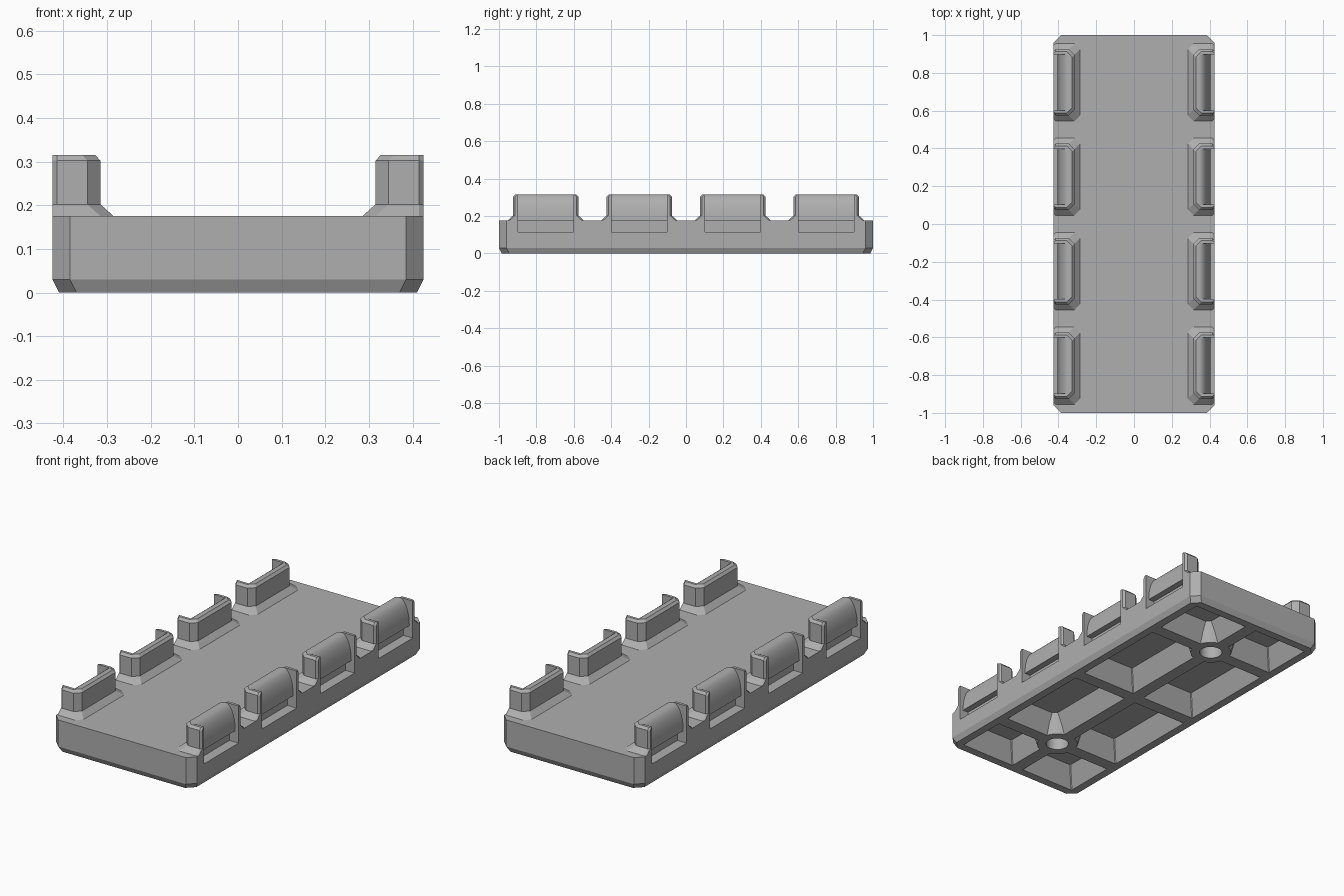
import bpy, bmesh, math

if "Cube" in bpy.data.objects:
    bpy.data.objects.remove(bpy.data.objects["Cube"])

grey = bpy.data.materials.new("plain_grey")
grey.diffuse_color = (0.43, 0.43, 0.43, 1)
grey.use_nodes = True
grey.node_tree.nodes["Principled BSDF"].inputs["Base Color"].default_value = grey.diffuse_color


def loft(bm, rings):
    """Closed solid skinned through rings with equal point counts."""
    vs = [[bm.verts.new(p) for p in r] for r in rings]
    n = len(vs[0])
    faces = [bm.faces.new(vs[0]), bm.faces.new(vs[-1])]
    for a, b in zip(vs, vs[1:]):
        for i in range(n):
            j = (i + 1) % n
            faces.append(bm.faces.new((a[i], a[j], b[j], b[i])))
    bmesh.ops.recalc_face_normals(bm, faces=faces)


def make(name, solids):
    bm = bmesh.new()
    for rings in solids:
        loft(bm, rings)
    me = bpy.data.meshes.new(name)
    bm.to_mesh(me)
    bm.free()
    ob = bpy.data.objects.new(name, me)
    bpy.context.collection.objects.link(ob)
    me.materials.append(grey)
    return ob


def activate(ob):
    bpy.ops.object.select_all(action='DESELECT')
    ob.select_set(True)
    bpy.context.view_layer.objects.active = ob


def boolean(ob, tool, op):
    m = ob.modifiers.new("cut", 'BOOLEAN')
    m.operation, m.solver, m.object = op, 'EXACT', tool
    activate(ob)
    bpy.ops.object.modifier_apply(modifier=m.name)


def oct_ring(x0, x1, y0, y1, c, z):
    return [(x0 + c, y0, z), (x1 - c, y0, z), (x1, y0 + c, z), (x1, y1 - c, z),
            (x1 - c, y1, z), (x0 + c, y1, z), (x0, y1 - c, z), (x0, y0 + c, z)]


def circle(y, r, z, n=24):
    return [(r * math.cos(2 * math.pi * i / n), y + r * math.sin(2 * math.pi * i / n), z)
            for i in range(n)]


# Base slab with chamfered corners and lower edge
X, TOP = 0.425, 0.175
base = make("base", [[oct_ring(-X + i, X - i, -1 + i, 1 - i, 0.04, z)
                      for i, z in ((0.015, 0), (0, 0.03), (0, TOP))]])

# Underside pockets with sloped walls
pockets = []
for sx in (-1, 1):
    for a, b in ((-0.94, -0.655), (-0.585, -0.035), (0.035, 0.585), (0.655, 0.94)):
        x0, x1 = sorted((sx * 0.035, sx * 0.365))
        pockets.append([oct_ring(x0 + i, x1 - i, a + i, b - i, 0.004, z)
                        for i, z in ((-0.005, -0.01), (0.05, 0.11))])
pocket_cutter = make("pocket_cutter", pockets)
boolean(base, pocket_cutter, 'DIFFERENCE')

# Tapered screw bosses with blind holes
bosses = make("bosses", [[circle(y, 0.105, 0), circle(y, 0.145, 0.14)] for y in (-0.62, 0.62)])
boolean(base, bosses, 'UNION')
hole_cutter = make("hole_cutter", [[circle(y, 0.058, -0.02), circle(y, 0.058, 0.12)]
                                   for y in (-0.62, 0.62)])
boolean(base, hole_cutter, 'DIFFERENCE')


# Eight edge clips with flared feet
def clip_ring(s, yc, xi, hy, z):
    half = [(X, hy - 0.01), (X - 0.01, hy), (xi + 0.03, hy), (xi, hy - 0.03)]
    pts = half + [(x, -y) for x, y in reversed(half)]
    return [(s * x, yc + y, z) for x, y in pts]


# Slot outline: undercut below, rounded bulge above
arc = [(0.345 + 0.06 * math.cos(t), TOP + 0.14 * math.sin(t))
       for t in (math.pi / 2 * i / 10 for i in range(11))]
slot = [(0.46, 0.113), (0.37, 0.113), (0.37, TOP)] + arc + [(0.345, 0.34), (0.46, 0.34)]

clips, slots = [], []
for s in (-1, 1):
    for yc in (-0.75, -0.25, 0.25, 0.75):
        clips.append([clip_ring(s, yc, xi, hy, z) for xi, hy, z in
                      ((0.285, 0.205, TOP), (0.315, 0.175, 0.202),
                       (0.315, 0.175, 0.302), (0.327, 0.163, 0.315))])
        slots.append([[(s * x, yc + y, z) for x, z in slot] for y in (-0.148, 0.148)])
clip = make("edge_clips", clips)
slot_cutter = make("slot_cutter", slots)
boolean(base, slot_cutter, 'DIFFERENCE')
boolean(clip, slot_cutter, 'DIFFERENCE')

for ob in (pocket_cutter, bosses, hole_cutter, slot_cutter):
    bpy.data.objects.remove(ob)

for ob in (base, clip):
    activate(ob)
    bpy.ops.object.shade_smooth_by_angle(angle=math.radians(20))
